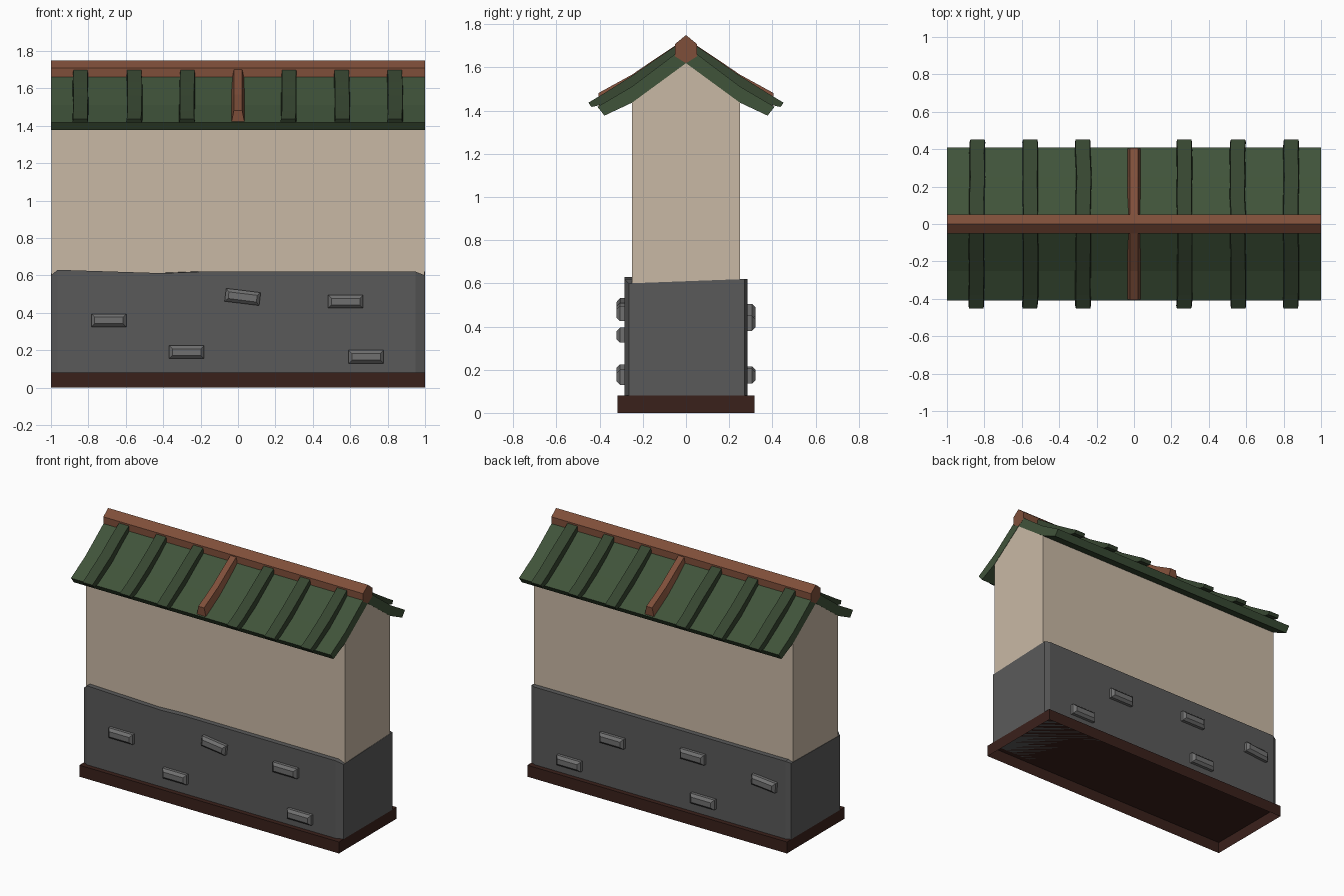
import bpy, bmesh, math, random
from mathutils import Matrix

if "Cube" in bpy.data.objects:
    bpy.data.objects.remove(bpy.data.objects["Cube"])

random.seed(4)


def material(name, rgb):
    m = bpy.data.materials.new(name)
    m.diffuse_color = (*rgb, 1)
    m.use_nodes = True
    m.node_tree.nodes["Principled BSDF"].inputs["Base Color"].default_value = m.diffuse_color
    return m


PLASTER = material("plaster", (.584, .485, .376))
STONE = material("stone", (.102, .102, .102))
BRICK = material("brick", (.16, .16, .16))
DARK_WOOD = material("dark_wood", (.042, .015, .011))
GREEN = material("roof_green", (.051, .087, .042))
TILE = material("tile_green", (.037, .06, .03))
WOOD = material("ridge_wood", (.212, .078, .042))


def finish(name, bm, mat):
    bmesh.ops.recalc_face_normals(bm, faces=bm.faces)
    me = bpy.data.meshes.new(name)
    bm.to_mesh(me)
    bm.free()
    me.materials.append(mat)
    ob = bpy.data.objects.new(name, me)
    bpy.context.collection.objects.link(ob)
    return ob


def bridge(bm, a, b):
    """Join two rings of points with quads and cap both ends."""
    va, vb = [bm.verts.new(p) for p in a], [bm.verts.new(p) for p in b]
    n = len(va)
    for i in range(n):
        j = (i + 1) % n
        bm.faces.new((va[i], va[j], vb[j], vb[i]))
    bm.faces.new(va)
    bm.faces.new(vb)


def prism(name, profile, half_len, mat):
    """Extrude a (y, z) profile along x."""
    bm = bmesh.new()
    bridge(bm, [(-half_len, y, z) for y, z in profile], [(half_len, y, z) for y, z in profile])
    return finish(name, bm, mat)


def roof_strip(name, x, side, top, bottom, w_top, w_bottom, wobble, mat):
    """Bar that follows the roof slope: one four-sided section per point."""
    bm = bmesh.new()
    rings = []
    for (yt, zt), (yb, zb) in zip(top, bottom):
        c = x + random.uniform(-wobble, wobble)
        rings.append([bm.verts.new(p) for p in (
            (c - w_bottom, side * yb, zb), (c - w_top, side * yt, zt),
            (c + w_top, side * yt, zt), (c + w_bottom, side * yb, zb))])
    for a, b in zip(rings, rings[1:]):
        for i in range(4):
            j = (i + 1) % 4
            bm.faces.new((a[i], a[j], b[j], b[i]))
    bm.faces.new(rings[0])
    bm.faces.new(rings[-1])
    return finish(name, bm, mat)


# Base plinth, open underneath
bm = bmesh.new()
bmesh.ops.create_cube(bm, size=1, matrix=Matrix.Translation((0, 0, .04)) @ Matrix.Diagonal((2, .635, .08, 1)))
bmesh.ops.recalc_face_normals(bm, faces=bm.faces)
bmesh.ops.delete(bm, geom=[f for f in bm.faces if f.normal.z < -.9], context='FACES')
finish("base_plinth", bm, DARK_WOOD)

# Stone footing with chamfered corners and an uneven top edge
outline = [(-1, -.265, .60), (-.965, -.285, .63), (-.4, -.285, .612), (-.2, -.285, .62),
           (.95, -.285, .62), (1, -.265, .60), (1, .27, .62), (.965, .285, .62),
           (-.965, .285, .62), (-1, .27, .61)]
bm = bmesh.new()
bridge(bm, [(x, y, .08) for x, y, z in outline], outline)
bmesh.ops.triangulate(bm, faces=[f for f in bm.faces if len(f.verts) > 4])
finish("stone_footing", bm, STONE)

# Protruding bricks: x, z, tilt on the front and the back
BRICKS = {
    "front": (-1, [(-.69, .36, 0), (.025, .485, 7), (.575, .46, 0), (-.275, .19, 0), (.685, .165, 0)]),
    "back": (1, [(.69, .17, 0), (.36, .415, 0), (-.26, .47, 0), (-.34, .18, 0), (-.81, .43, -5)]),
}
for label, (side, spots) in BRICKS.items():
    for i, (x, z, tilt) in enumerate(spots):
        bm = bmesh.new()
        bmesh.ops.create_cube(bm, size=1, matrix=Matrix.Diagonal((.186, .08, .07, 1)))
        outer = [e for e in bm.edges if all(v.co.y * side > 0 for v in e.verts)]
        bmesh.ops.bevel(bm, geom=outer, offset=.017, segments=1, affect='EDGES')
        bm.transform(Matrix.Translation((x, side * .283, z)) @ Matrix.Rotation(math.radians(tilt), 4, 'Y'))
        finish(f"brick_{label}_{i + 1}", bm, BRICK)

# Plaster wall with gable ends
prism("plaster_wall", [(-.25, .58), (.25, .58), (.25, 1.437), (0, 1.62), (-.25, 1.437)], .998, PLASTER)

# Roof slabs, tile strips and centre beams on both slopes
SLAB = [(0, 1.62), (.25, 1.437), (.378, 1.377), (.41, 1.418), (.25, 1.512), (0, 1.70)]
TILE_TOP = [(.03, 1.712), (.14, 1.638), (.25, 1.562), (.38, 1.48), (.452, 1.437)]
TILE_LOW = [(.03, 1.66), (.14, 1.585), (.25, 1.505), (.38, 1.43), (.438, 1.417)]
BEAM_TOP = [(.0, 1.735), (.14, 1.642), (.25, 1.567), (.405, 1.482)]
BEAM_LOW = [(.0, 1.66), (.14, 1.585), (.25, 1.505), (.402, 1.415)]
for label, side in (("front", -1), ("back", 1)):
    prism(f"roof_slab_{label}", [(side * y, z) for y, z in SLAB], 1, GREEN)
    for i, x in enumerate((-.84, -.555, -.27, .27, .555, .84)):
        roof_strip(f"tile_strip_{label}_{i + 1}", x, side, TILE_TOP, TILE_LOW, .038, .042, .004, TILE)
    roof_strip(f"centre_beam_{label}", 0, side, BEAM_TOP, BEAM_LOW, .022, .036, 0, WOOD)

# Ridge beam
prism("ridge_beam", [(0, 1.62), (.052, 1.652), (.052, 1.708), (0, 1.75), (-.052, 1.708), (-.052, 1.652)], 1.001, WOOD)
